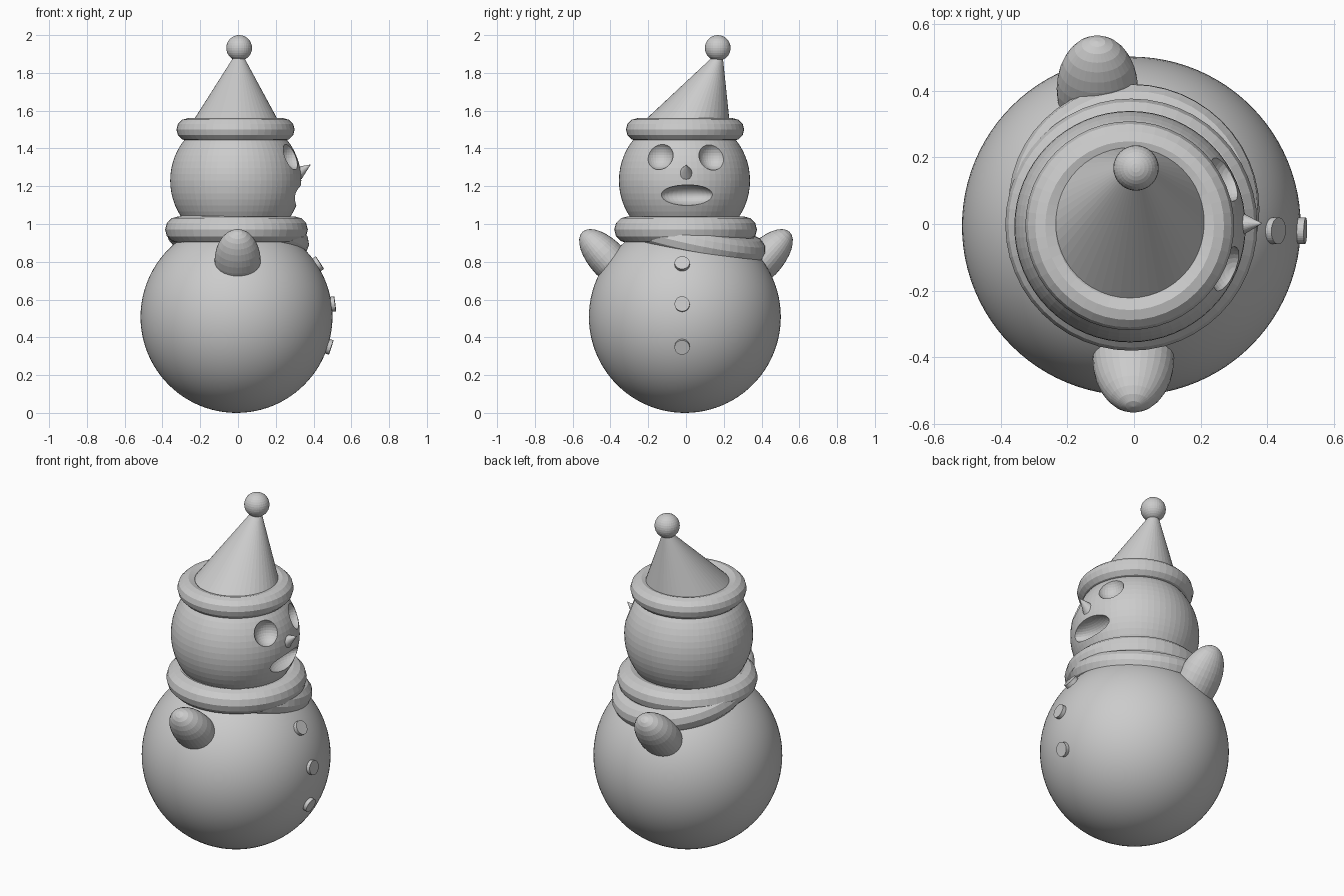
import bpy
from math import radians, sqrt, cos, sin
from mathutils import Vector, Matrix

if "Cube" in bpy.data.objects:
    bpy.data.objects.remove(bpy.data.objects["Cube"])

grey = bpy.data.materials.new("plain_grey")
grey.use_nodes = True
grey.diffuse_color = (0.6, 0.6, 0.6, 1)
grey.node_tree.nodes["Principled BSDF"].inputs["Base Color"].default_value = (0.6, 0.6, 0.6, 1)


def finish(name):
    ob = bpy.context.object
    ob.name = name
    ob.data.materials.clear()
    ob.data.materials.append(grey)
    return ob


def aim(direction):
    return Vector(direction).to_track_quat("Z", "Y").to_euler()


def ball(name, loc, size, segments=48, rotation=(0, 0, 0)):
    bpy.ops.mesh.primitive_uv_sphere_add(segments=segments, ring_count=segments // 2,
                                         radius=1, location=loc, rotation=rotation)
    ob = finish(name)
    ob.scale = size if isinstance(size, tuple) else (size,) * 3
    return ob


def ring(name, loc, major, minor, rotation=(0, 0, 0)):
    bpy.ops.mesh.primitive_torus_add(major_segments=48, minor_segments=12, major_radius=major,
                                     minor_radius=minor, location=loc, rotation=rotation)
    return finish(name)


# Body and head
body_centre, body_radius = Vector((-0.008, -0.006, 0.508)), 0.508
head_centre, head_radius = Vector((-0.012, -0.008, 1.23)), 0.347
body = ball("body", body_centre, body_radius, 96)
body.data.shade_smooth()
head = ball("head", head_centre, head_radius, 64)

# Hollow eyes and mouth carved into the head
cutters = []
for y in (-0.135, 0.137):
    out = Vector((0.29, y + 0.008, 0.125)).normalized()
    cutters.append(ball("eye_cutter", head_centre + out * (head_radius + 0.02), 0.077, 32))
cutters.append(ball("mouth_cutter", (0.325, 0.008, 1.152), (0.08, 0.145, 0.055), 32))
for cutter in cutters:
    cutter.hide_render = True
    mod = head.modifiers.new("hollow", "BOOLEAN")
    mod.operation = "DIFFERENCE"
    mod.solver = "EXACT"
    mod.object = cutter
bpy.context.view_layer.objects.active = head
for mod in list(head.modifiers):
    bpy.ops.object.modifier_apply(modifier=mod.name)
for cutter in cutters:
    bpy.data.objects.remove(cutter)

# Nose
root, tip = Vector((0.315, 0.0, 1.268)), Vector((0.385, 0.002, 1.315))
bpy.ops.mesh.primitive_cone_add(vertices=24, radius1=0.038, radius2=0, depth=(tip - root).length,
                                location=(root + tip) / 2, rotation=aim(tip - root))
finish("nose")

# Scarf: a level ring and a second loop that sags to one side
ring("scarf", (-0.008, -0.002, 0.97), 0.308, 0.07)
low = radians(65)
sag = Matrix.Rotation(radians(13), 4, (-sin(low), cos(low), 0)).to_euler()
ring("scarf_loop", (0, 0.05, 0.925), 0.308, 0.07, sag)

# Hat: brim, leaning cone and bobble
ring("hat_brim", (-0.013, -0.005, 1.5), 0.253, 0.06)
bpy.ops.mesh.primitive_cone_add(vertices=48, radius1=0.253, radius2=0, depth=0.43,
                                location=(-0.014, -0.018, 1.715))
hat = finish("hat_cone")
for v in hat.data.vertices:
    if v.co.z > 0:
        v.co += Vector((0.02, 0.208, 0))
ball("hat_bobble", (0.006, 0.168, 1.932), 0.068, 32)

# Stubby arms, raised outward
for name, x, side in (("right_side_arm", -0.002, -1), ("left_side_arm", -0.11, 1)):
    ball(name, (x, side * 0.405, 0.805), (0.122, 0.1, 0.21), 32,
         (radians(-43 * side), 0, 0))

# Buttons down the chest
for i, z in enumerate((0.785, 0.575, 0.352)):
    dz = z - body_centre.z
    out = Vector((sqrt(body_radius ** 2 - dz ** 2), -0.014, dz)).normalized()
    bpy.ops.mesh.primitive_cylinder_add(vertices=32, radius=0.04, depth=0.04, rotation=aim(out),
                                        location=body_centre + out * (body_radius - 0.001))
    finish(f"button_{i + 1}")
